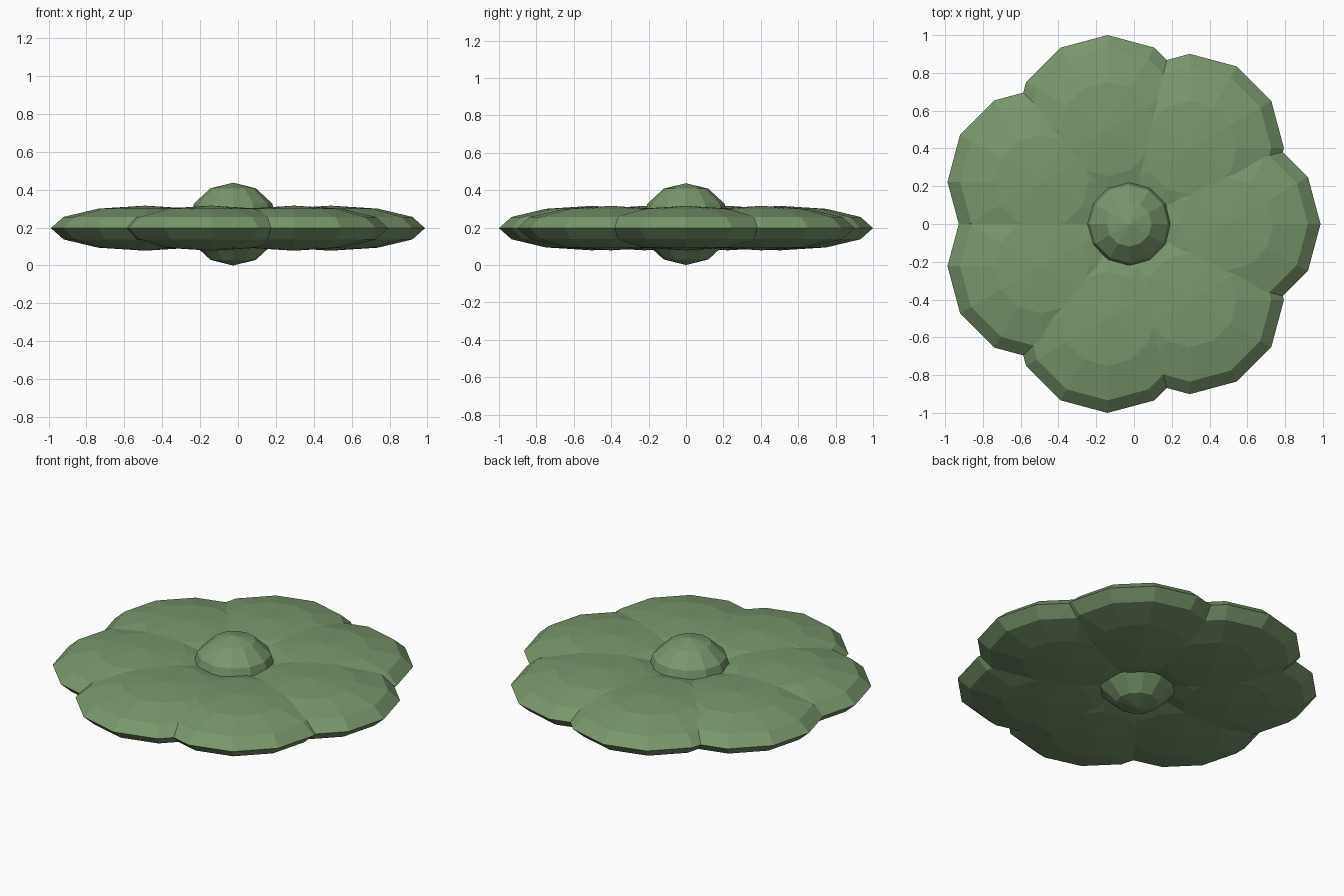
import bpy
from math import cos, sin, tau

if "Cube" in bpy.data.objects:
    bpy.data.objects.remove(bpy.data.objects["Cube"])

CX = -0.0255      # flower axis, so the seven petals are centred in x
RING = 0.515      # distance of petal centres from the axis


def ellipsoid(name, loc, radius, half_height, mat):
    bpy.ops.mesh.primitive_uv_sphere_add(segments=12, ring_count=6, radius=1, location=loc)
    ob = bpy.context.object
    ob.name = name
    ob.scale = (radius, radius, half_height)
    bpy.ops.object.transform_apply(location=False, rotation=False, scale=True)
    ob.data.materials.append(mat)
    return ob


green = bpy.data.materials.new("leaf_green")
green.diffuse_color = (0.19, 0.31, 0.15, 1)
green.use_nodes = True
green.node_tree.nodes["Principled BSDF"].inputs["Base Color"].default_value = green.diffuse_color

# Seven flattened petals around the centre
for i in range(7):
    a = tau * i / 7
    ellipsoid(f"petal_{i + 1}", (CX + RING * cos(a), RING * sin(a), 0.197), 0.498, 0.119, green)

# Round flower centre
ellipsoid("flower_centre", (CX, 0, 0.2185), 0.238, 0.2185, green)
